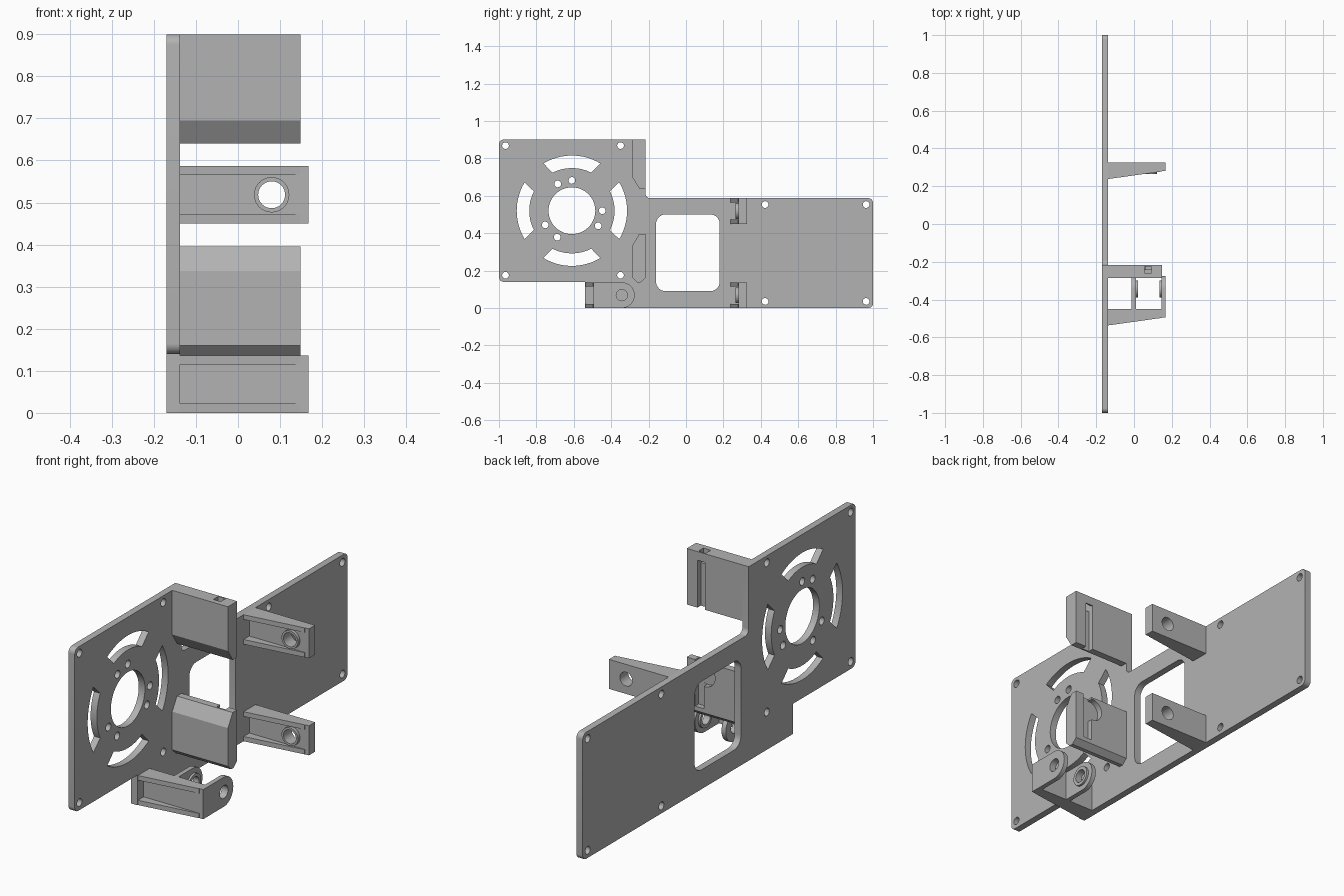
import bpy, bmesh, math
from mathutils import Matrix, Vector

old = bpy.data.objects.get("Cube")
if old:
    bpy.data.objects.remove(old, do_unlink=True)

grey = bpy.data.materials.new("plain grey")
grey.use_nodes = True
COLOUR = (0.45, 0.45, 0.45, 1)
grey.diffuse_color = COLOUR
grey.node_tree.nodes["Principled BSDF"].inputs["Base Color"].default_value = COLOUR

# Drawing planes: columns are the directions of u, v and the extrusion
PLANES = {
    "xy": Matrix(((1, 0, 0), (0, 1, 0), (0, 0, 1))),
    "yz": Matrix(((0, 0, 1), (1, 0, 0), (0, 1, 0))),
    "xz": Matrix(((1, 0, 0), (0, 0, -1), (0, 1, 0))),
}


def circle(u, v, r, n=32):
    return [(u + r * math.cos(2 * math.pi * i / n), v + r * math.sin(2 * math.pi * i / n)) for i in range(n)]


def box(u0, u1, v0, v1):
    return [(u0, v0), (u1, v0), (u1, v1), (u0, v1)]


def rounded(points, radii, n=8):
    """Round right-angled corners of a polygon."""
    out = []
    for i, (p, r) in enumerate(zip(points, radii)):
        p = Vector(p)
        if r == 0:
            out.append(tuple(p))
            continue
        a = (Vector(points[i - 1]) - p).normalized() * r
        b = (Vector(points[(i + 1) % len(points)]) - p).normalized() * r
        for k in range(n + 1):
            t = k / n * math.pi / 2
            out.append(tuple(p + a * (1 - math.sin(t)) + b * (1 - math.cos(t))))
    return out


def prism(name, plane, loops, lo, hi):
    """Extrude an outline (first loop) with holes (other loops) from lo to hi."""
    curve = bpy.data.curves.new(name, "CURVE")
    curve.dimensions = "2D"
    curve.fill_mode = "BOTH"
    curve.extrude = (hi - lo) / 2
    for loop in loops:
        spline = curve.splines.new("POLY")
        spline.points.add(len(loop) - 1)
        for point, (u, v) in zip(spline.points, loop):
            point.co = (u, v, 0, 1)
        spline.use_cyclic_u = True
    temp = bpy.data.objects.new(name + "_outline", curve)
    bpy.context.collection.objects.link(temp)
    bpy.context.view_layer.update()
    mesh = bpy.data.meshes.new_from_object(temp.evaluated_get(bpy.context.evaluated_depsgraph_get()))
    bpy.data.objects.remove(temp, do_unlink=True)
    axis = PLANES[plane] @ Vector((0, 0, 1))
    middle = Vector([abs(c) * (lo + hi) / 2 for c in axis])
    mesh.transform(Matrix.Translation(middle) @ PLANES[plane].to_4x4())
    bm = bmesh.new()
    bm.from_mesh(mesh)
    bmesh.ops.remove_doubles(bm, verts=bm.verts, dist=1e-5)
    bmesh.ops.recalc_face_normals(bm, faces=bm.faces)
    bm.to_mesh(mesh)
    bm.free()
    mesh.materials.clear()
    mesh.materials.append(grey)
    mesh.name = name
    obj = bpy.data.objects.new(name, mesh)
    bpy.context.collection.objects.link(obj)
    return obj


def cut(obj, *cutters):
    for cutter in cutters:
        mod = obj.modifiers.new("cut", "BOOLEAN")
        mod.operation, mod.solver, mod.object = "DIFFERENCE", "EXACT", cutter
    bpy.context.view_layer.update()
    mesh = bpy.data.meshes.new_from_object(obj.evaluated_get(bpy.context.evaluated_depsgraph_get()))
    obj.modifiers.clear()
    obj.data = mesh
    for cutter in cutters:
        bpy.data.objects.remove(cutter, do_unlink=True)


# Main plate: fan square joined to a long panel
FAN = (-0.61, 0.52)
OUT, IN = -0.17, -0.138
R = 0.025
outline = rounded([(-1, 0.14), (-0.54, 0.14), (-0.54, 0), (1, 0), (1, 0.587), (-0.217, 0.587), (-0.217, 0.9), (-1, 0.9)],
                  [R, 0, 0, R, R, R, 0, R])
window = rounded(box(-0.16, 0.18, 0.09, 0.5), [0.05] * 4)
loops = [outline, window, circle(*FAN, 0.125, 48)]

# Four curved vents round the fan opening
for quarter in range(4):
    mid = quarter * math.pi / 2
    arc = []
    for r, half, way in ((0.295, 31, 1), (0.228, 27, -1)):
        for k in range(-8, 9):
            a = mid + way * math.radians(half) * k / 8
            arc.append((FAN[0] + r * math.cos(a), FAN[1] + r * math.sin(a)))
    loops.append(arc)

# Screw holes round the fan, and at the corners of both halves
for angle in (0, 90, 118, 208, 241, 330):
    a = math.radians(angle)
    loops.append(circle(FAN[0] + 0.162 * math.cos(a), FAN[1] + 0.162 * math.sin(a), 0.018, 20))
for ys, zs in (((-0.965, -0.35), (0.175, 0.868)), ((0.423, 0.963), (0.035, 0.553))):
    loops += [circle(y, z, 0.018, 20) for y in ys for z in zs]
prism("main_plate", "yz", loops, OUT, IN)

# Upright tabs beside the fan, with grooves in their rear faces
BACK, FRONT, TIP = -0.217, -0.285, 0.148
upper = prism("upper_tab", "yz", [[(FRONT, 0.9), (BACK, 0.9), (BACK, 0.64), (-0.25, 0.64), (FRONT, 0.695)]], IN, TIP)
cut(upper,
    prism("groove", "xy", [box(0.055, 0.093, -0.242, -0.2)], 0.6, 0.86),
    prism("socket", "xy", [box(0.055, 0.093, -0.26, -0.224)], 0.84, 0.95))
lower = prism("lower_tab", "yz", [[(FRONT, 0.337), (-0.25, 0.396), (BACK, 0.396), (BACK, 0.16), (-0.243, 0.137),
                                   (-0.262, 0.137), (FRONT, 0.16)]], IN, TIP)
cut(lower,
    prism("groove", "xy", [box(0.06, 0.105, -0.242, -0.2)], 0.18, 0.45),
    prism("recess", "xz", [circle(0.055, 0.335, 0.052)], -0.243, -0.2))


# Channel arms: a web with tapered ribs above and below
def arm(name, y, z, hole):
    height, rib, end = 0.137, 0.022, 0.168
    web = [box(IN, end, z, z + height)]
    centre = (0.08, z + height / 2)
    if hole:
        web.append(circle(*centre, 0.032))
        prism(name + "_boss", "xz", [circle(*centre, 0.042), circle(*centre, 0.032)], y - 0.06, y - 0.045)
    prism(name + "_web", "xz", web, y - 0.045, y)
    taper = [(IN, y - 0.087), (TIP, y - 0.047), (TIP, y - 0.045), (IN, y - 0.045)]
    for part, base in (("lower", z), ("upper", z + height - rib)):
        prism(f"{name}_{part}_rib", "xy", [taper], base, base + rib)


arm("upper_rear_arm", 0.325, 0.45, True)
arm("lower_rear_arm", 0.325, 0, True)
arm("front_arm", -0.45, 0, False)

# Hinge ears behind the front arm, with bosses facing each other
PIVOT = (-0.343, 0.0685)
ear = rounded(box(-0.45, PIVOT[0] + 0.0685, 0, 0.137), [0, 0.0685, 0.0685, 0], 12)
bore = circle(*PIVOT, 0.03)
for side, x0, x1, b0, b1 in (("inner", -0.012, 0.01, 0.01, 0.02), ("outer", 0.146, 0.168, 0.136, 0.146)):
    prism(side + "_ear", "yz", [ear, bore], x0, x1)
    prism(side + "_ear_boss", "yz", [circle(*PIVOT, 0.045), bore], b0, b1)

# Smooth the round walls, keep edges sharp
bpy.ops.object.select_all(action="DESELECT")
for obj in bpy.context.collection.objects:
    if obj.type == "MESH" and grey.name in obj.data.materials:
        obj.select_set(True)
        bpy.context.view_layer.objects.active = obj
bpy.ops.object.shade_smooth_by_angle(angle=math.radians(30))
